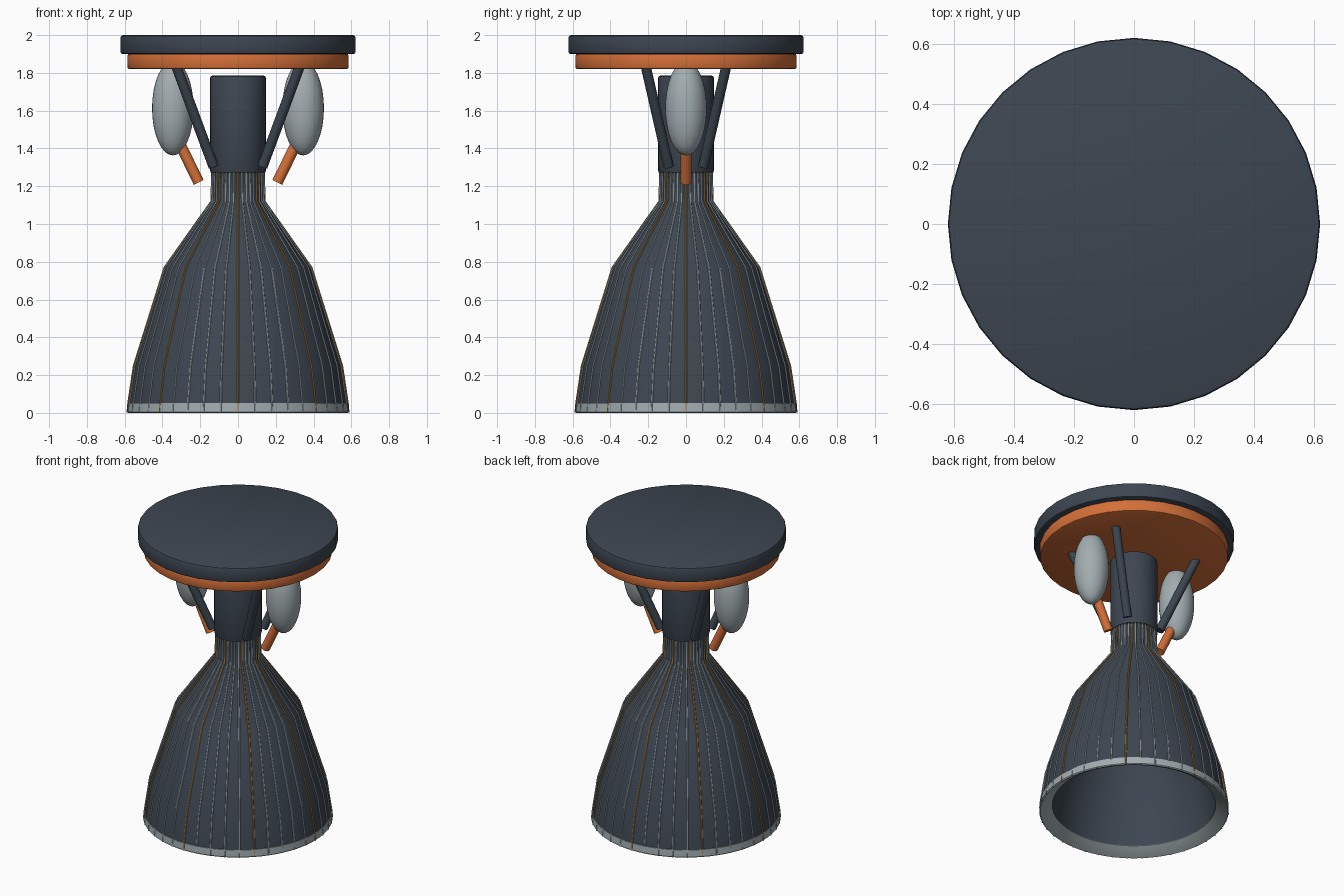
import bpy, bmesh, math
from mathutils import Vector

if "Cube" in bpy.data.objects:
    bpy.data.objects.remove(bpy.data.objects["Cube"])


def material(name, rgb):
    m = bpy.data.materials.new(name)
    m.diffuse_color = (*rgb, 1)
    m.use_nodes = True
    m.node_tree.nodes["Principled BSDF"].inputs["Base Color"].default_value = m.diffuse_color
    return m


DARK = material("dark_slate", (0.046, 0.061, 0.083))
ORANGE = material("burnt_orange", (0.66, 0.16, 0.04))
STEEL = material("pale_steel", (0.36, 0.42, 0.44))
GOLD = material("gold", (0.42, 0.20, 0.03))


def finish(obj, name, mat, angle=35):
    obj.name = name
    obj.data.materials.clear()
    obj.data.materials.append(mat)
    bpy.ops.object.select_all(action='DESELECT')
    obj.select_set(True)
    bpy.context.view_layer.objects.active = obj
    bpy.ops.object.shade_smooth_by_angle(angle=math.radians(angle))
    return obj


def lathe(name, profile, mat, segs=80, closed=False):
    """Revolve (radius, z) points around the z axis."""
    bm = bmesh.new()
    rings = [[bm.verts.new((r * math.sin(2 * math.pi * i / segs),
                            -r * math.cos(2 * math.pi * i / segs), z))
              for i in range(segs)] for r, z in profile]
    pairs = list(zip(rings, rings[1:]))
    if closed:
        pairs.append((rings[-1], rings[0]))
    for a, b in pairs:
        for i in range(segs):
            j = (i + 1) % segs
            bm.faces.new((a[i], a[j], b[j], b[i]))
    if not closed:
        bm.faces.new(rings[0][::-1])
        bm.faces.new(rings[-1])
    bmesh.ops.recalc_face_normals(bm, faces=bm.faces)
    me = bpy.data.meshes.new(name)
    bm.to_mesh(me)
    bm.free()
    obj = bpy.data.objects.new(name, me)
    bpy.context.collection.objects.link(obj)
    return finish(obj, name, mat)


def drum(name, r, z0, z1, mat, segs, b=0.012):
    """Short cylinder with rounded rims."""
    k = b * 0.3
    return lathe(name, [(r - b, z0), (r - k, z0 + k), (r, z0 + b),
                        (r, z1 - b), (r - k, z1 - k), (r - b, z1)], mat, segs)


def rod(name, p, q, r, mat):
    p, q = Vector(p), Vector(q)
    bpy.ops.mesh.primitive_cylinder_add(vertices=16, radius=r, depth=(q - p).length,
                                        location=(p + q) / 2)
    obj = bpy.context.object
    obj.rotation_euler = (q - p).to_track_quat('Z', 'Y').to_euler()
    return finish(obj, name, mat)


# Nozzle bell with a hollow inside
outer = [(0.584, 0.0), (0.58, 0.05), (0.55, 0.25), (0.388, 0.77), (0.14, 1.12), (0.136, 1.275)]
inner = [(0.09, 1.26), (0.09, 1.10), (0.325, 0.75), (0.483, 0.25), (0.51, 0.048)]
lathe("nozzle_bell", outer[1:] + inner, DARK, closed=True)

# Rim at the mouth, flaring inward
lathe("nozzle_rim", [(0.582, 0.0), (0.588, 0.006), (0.585, 0.052), (0.51, 0.052),
                     (0.507, 0.046), (0.545, 0.018)], STEEL, closed=True)


# Cooling ribs running along the bell
def ribs(name, indices, mat):
    cu = bpy.data.curves.new(name, 'CURVE')
    cu.dimensions = '3D'
    cu.bevel_depth = 0.005
    cu.bevel_resolution = 1
    cu.use_fill_caps = True
    for i in indices:
        a = 2 * math.pi * i / 40
        sp = cu.splines.new('POLY')
        sp.points.add(len(outer) - 1)
        for pt, (r, z) in zip(sp.points, outer):
            r += 0.002
            pt.co = (r * math.sin(a), -r * math.cos(a), max(z, 0.002), 1)
    obj = bpy.data.objects.new(name, cu)
    bpy.context.collection.objects.link(obj)
    bpy.ops.object.select_all(action='DESELECT')
    obj.select_set(True)
    bpy.context.view_layer.objects.active = obj
    bpy.ops.object.convert(target='MESH')
    finish(bpy.context.object, name, mat, 50)


ribs("steel_ribs", [i for i in range(40) if i % 5], STEEL)
ribs("gold_ribs", range(0, 40, 5), GOLD)

# Combustion chamber and mounting plates
drum("combustion_chamber", 0.148, 1.27, 1.785, DARK, 32)
drum("mount_ring", 0.586, 1.82, 1.902, ORANGE, 32)
drum("top_plate", 0.622, 1.90, 2.0, DARK, 32)

for sx in (-1, 1):
    side = "left" if sx < 0 else "right"
    # Side tank and its feed pipe
    bpy.ops.mesh.primitive_uv_sphere_add(segments=32, ring_count=16, radius=1,
                                         location=(sx * 0.345, 0, 1.613))
    tank = bpy.context.object
    tank.scale = (0.11, 0.11, 0.25)
    finish(tank, side + "_tank", STEEL, 60)
    rod(side + "_feed_pipe", (sx * 0.208, 0, 1.22), (sx * 0.32, 0, 1.45), 0.029, ORANGE)
    # Slanted support struts
    for sy in (-1, 1):
        end = "front" if sy < 0 else "back"
        rod(f"{side}_{end}_strut", (sx * 0.13, sy * 0.092, 1.305),
            (sx * 0.325, sy * 0.212, 1.83), 0.027, DARK)
